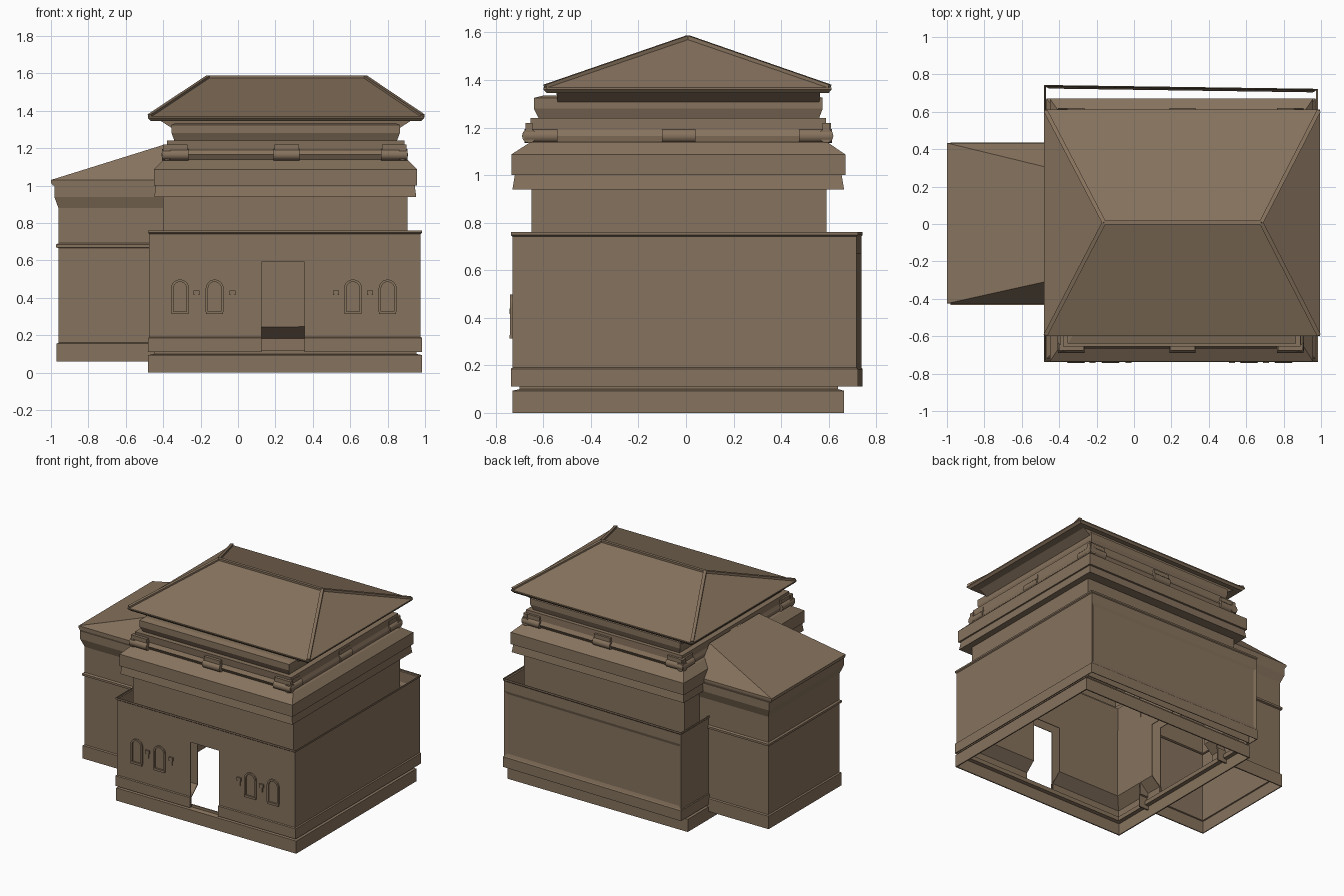
import bpy, bmesh, math
from mathutils import Vector

if "Cube" in bpy.data.objects:
    bpy.data.objects.remove(bpy.data.objects["Cube"])

brown = bpy.data.materials.new("clay_brown")
brown.diffuse_color = (0.24, 0.17, 0.11, 1)
brown.use_nodes = True
brown.node_tree.nodes["Principled BSDF"].inputs["Base Color"].default_value = brown.diffuse_color


def finish(name, bm):
    me = bpy.data.meshes.new(name)
    bm.to_mesh(me)
    bm.free()
    me.materials.append(brown)
    ob = bpy.data.objects.new(name, me)
    bpy.context.collection.objects.link(ob)
    return ob


def loft(rows, bottom=True, top=True, skip=()):
    """Stack of rectangles (x0, x1, y0, y1, z); sides are front, right, back, left."""
    bm = bmesh.new()
    rings = [[bm.verts.new(p) for p in ((a, c, z), (b, c, z), (b, d, z), (a, d, z))]
             for a, b, c, d, z in rows]
    for lo, hi in zip(rings, rings[1:]):
        for i in range(4):
            if i not in skip:
                j = (i + 1) % 4
                bm.faces.new((lo[i], lo[j], hi[j], hi[i]))
    if bottom:
        bm.faces.new(rings[0][::-1])
    if top:
        bm.faces.new(rings[-1])
    bmesh.ops.remove_doubles(bm, verts=bm.verts, dist=1e-5)
    return bm


def box(name, x0, x1, y0, y1, z0, z1):
    return finish(name, loft([(x0, x1, y0, y1, z0), (x0, x1, y0, y1, z1)]))


def shell(ob, t, cutters=()):
    """Thicken an open sheet inward, then cut openings and apply."""
    m = ob.modifiers.new("thickness", 'SOLIDIFY')
    m.thickness = t
    m.offset = -1
    for c in cutters:
        m = ob.modifiers.new("cut", 'BOOLEAN')
        m.object = c
        m.operation = 'DIFFERENCE'
        m.solver = 'EXACT'
        c.hide_render = True
    dg = bpy.context.evaluated_depsgraph_get()
    me = bpy.data.meshes.new_from_object(ob.evaluated_get(dg))
    ob.modifiers.clear()
    ob.data = me


def prism(name, rings):
    """Closed solid between two matching rings of points."""
    bm = bmesh.new()
    a, b = [[bm.verts.new(p) for p in r] for r in rings]
    for i in range(len(a)):
        j = (i + 1) % len(a)
        bm.faces.new((a[i], a[j], b[j], b[i]))
    bm.faces.new(a[::-1])
    bm.faces.new(b)
    bmesh.ops.recalc_face_normals(bm, faces=bm.faces)
    return finish(name, bm)


def beam(name, p, q, w, h):
    """Thin cap strip along the line p-q."""
    p, q = Vector(p), Vector(q)
    d = (q - p).normalized()
    s = d.cross(Vector((0, 0, 1))).normalized()
    u = s.cross(d)
    prism(name, [[e + s * a * w + u * b * h for a, b in ((-1, -1), (1, -1), (1, 1), (-1, 1))] for e in (p, q)])


# plinth: open ring
plinth = finish("plinth", loft([(-.48, .985, -.73, .665, 0), (-.48, .985, -.73, .665, .093),
                                (-.45, .955, -.70, .64, .1), (-.45, .955, -.70, .64, .118)], False, False))
shell(plinth, .012)

door = box("door_cutter", .125, .355, -.9, -.6, .05, .59)
passage = box("passage_cutter", -.6, -.35, -.28, .28, .05, .65)

# lower outer walls: slightly skewed back with a framed panel
W, B = (-.475, .977, -.73, .728), (-.48, .985, -.737, .733)
bm = loft([B + (.11,), B + (.185,), W + (.19,), W + (.67,), W + (.742,), B + (.748,), B + (.76,)], False, False)
for v in bm.verts:
    if v.co.y > .7:
        v.co.y -= .014 * (v.co.x - .25)
panel = [f for f in bm.faces if f.calc_center_median().y > .7 and f.calc_area() > .5]
bmesh.ops.inset_region(bm, faces=panel, thickness=.03, depth=-.007)
walls = finish("lower_walls", bm)
shell(walls, .007, (door, passage))

# inner room walls, standing inside the outer walls and flaring out at the foot
T = (-.40, .905, -.65, .59)
room = finish("inner_walls", loft([(-.468, .97, -.722, .67, .11), (-.468, .97, -.722, .67, .185),
                                   T + (.25,), T + (.76,)], False, False))
shell(room, .008, (door, passage))
for c in (door, passage):
    bpy.data.objects.remove(c)

# upper tower with belt, roll and top mouldings
finish("upper_tower", loft([
    T + (.76,), T + (.94,),
    (-.447, .953, -.73, .665, .94), (-.44, .945, -.72, .655, 1.0),
    (-.45, .957, -.735, .67, 1.0), (-.45, .957, -.735, .67, 1.087),
    (-.40, .91, -.66, .60, 1.135), (-.385, .895, -.65, .59, 1.14), (-.39, .90, -.665, .605, 1.165),
    (-.38, .89, -.65, .59, 1.19), (-.38, .89, -.655, .588, 1.24), (-.34, .85, -.62, .56, 1.24),
    (-.355, .865, -.64, .575, 1.28), (-.355, .865, -.64, .575, 1.325), (-.33, .84, -.6, .54, 1.335)], False))


# rolled lugs at corners and middles of the tower
def lug(name, c, length, along_x):
    R, n, rings = .03, 12, []
    for s in (-.5 * length, .5 * length):
        ring = []
        for i in range(n):
            a = 2 * math.pi * i / n
            u = R * math.cos(a)
            ring.append(Vector(c) + Vector((s if along_x else u, u if along_x else s, R * math.sin(a))))
        rings.append(ring)
    for p in prism(name, rings).data.polygons:
        p.use_smooth = len(p.vertices) == 4


for y, t in ((-.66, "front"), (.59, "back")):
    for i, x in enumerate((-.335, .26, .835)):
        lug(f"{t}_lug_{i}", (x, y, 1.165), .14, True)
        box(f"{t}_lug_top_{i}", x - .065, x + .065, y - .015, y + .015, 1.17, 1.22)
for x, t in ((-.38, "left"), (.88, "right")):
    for i, y in enumerate((-.61, -.03, .545)):
        lug(f"{t}_lug_{i}", (x, y, 1.165), .14, False)
        box(f"{t}_lug_top_{i}", x - .012, x + .012, y - .065, y + .065, 1.17, 1.22)

# soffit and hipped main roof with cap strips
finish("soffit", loft([(-.35, .86, -.54, .56, 1.305), (-.42, .93, -.545, .565, 1.35)]))
finish("main_roof", loft([(-.465, .98, -.585, .6, 1.345), (-.48, .995, -.6, .612, 1.36),
                          (-.48, .995, -.6, .612, 1.368), (-.16, .68, .0075, .0085, 1.578)]))
ridge = ((-.16, .008, 1.578), (.68, .008, 1.578))
beam("ridge_cap", *ridge, .011, .01)
for x, r in ((-.472, ridge[0]), (.987, ridge[1])):
    for y in (-.592, .604):
        beam("hip_cap", (x, y, 1.371), r, .011, .01)

# side annex: open underneath and toward the main room
A = lambda o, z: (-.96 - o, -.395, -.41 - o, .415 + o, z)
annex = finish("annex_walls", loft([
    A(.01, .06), A(.01, .155), A(0, .16), A(0, .665), A(.012, .67), A(.012, .685), A(0, .692),
    A(0, .88), A(.022, .94), A(.022, 1.0)], False, False, skip=(1,)))
shell(annex, .01)
finish("annex_roof", loft([(-.99, -.39, -.425, .43, 1.0), (-1.0, -.39, -.425, .433, 1.015),
                           (-1.0, -.39, -.425, .433, 1.03), (-.391, -.39, -.29, .285, 1.22)]))


# arched window frames with sills, and small lamps beside them
def arch(name, cx, half, z0, z1, width, y0, y1):
    def outline(h):
        pts = [(cx - h, z0)]
        pts += [(cx - h * math.cos(math.pi * i / 10), z1 + h * math.sin(math.pi * i / 10)) for i in range(11)]
        return pts + [(cx + h, z0)]
    bm = bmesh.new()
    L = [[bm.verts.new((x, y, z)) for x, z in outline(h)]
         for h, y in ((half, y1), (half, y0), (half - width, y0), (half - width, y1))]
    for a in range(4):
        p, q = L[a], L[(a + 1) % 4]
        for i in range(len(p) - 1):
            bm.faces.new((p[i], p[i + 1], q[i + 1], q[i]))
    for k in (0, -1):
        bm.faces.new([l[k] for l in L])
    bmesh.ops.recalc_face_normals(bm, faces=bm.faces)
    finish(name, bm)


for i, x in enumerate((-.31, -.125, .615, .80)):
    arch(f"window_frame_{i}", x, .048, .325, .45, .013, -.74, -.725)
    box(f"window_sill_{i}", x - .045, x + .045, -.742, -.725, .312, .328)
for i, x in enumerate((-.222, -.03, .525, .705)):
    box(f"lamp_plate_{i}", x - .008, x + .008, -.737, -.725, .38, .44)
    box(f"lamp_bowl_{i}", x - .016, x + .016, -.742, -.725, .415, .44)
